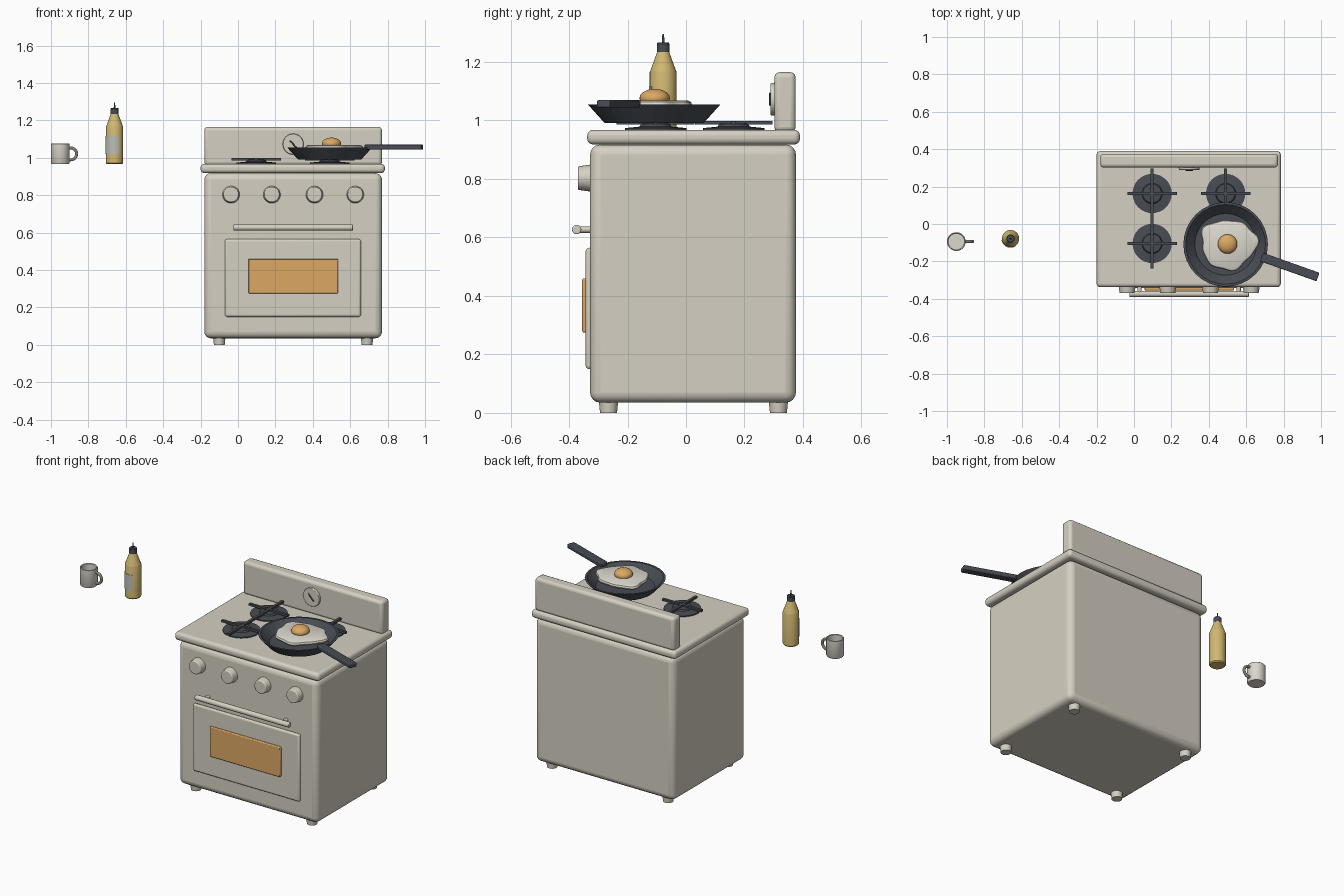
import bpy, bmesh
from math import pi, sin, cos, radians
from mathutils import Matrix, Vector

if "Cube" in bpy.data.objects:
    bpy.data.objects.remove(bpy.data.objects["Cube"], do_unlink=True)


def material(name, srgb):
    lin = [(c / 255 / 12.92) if c < 11 else ((c / 255 + 0.055) / 1.055) ** 2.4 for c in srgb]
    m = bpy.data.materials.new(name)
    m.use_nodes = True
    m.diffuse_color = (*lin, 1)
    m.node_tree.nodes["Principled BSDF"].inputs["Base Color"].default_value = (*lin, 1)
    return m


CREAM = material("cream enamel", (213, 208, 194))
WHITE = material("off white", (220, 216, 206))
AMBER = material("amber", (220, 168, 100))
IRON = material("dark iron", (72, 76, 83))
MUSTARD = material("mustard", (208, 184, 114))
PAPER = material("paper grey", (192, 190, 184))


def finish(name, bm, mat, smooth=True, bevel=0, segments=3):
    bmesh.ops.recalc_face_normals(bm, faces=bm.faces)
    mesh = bpy.data.meshes.new(name)
    bm.to_mesh(mesh)
    bm.free()
    mesh.materials.append(mat)
    ob = bpy.data.objects.new(name, mesh)
    bpy.context.collection.objects.link(ob)
    if bevel:
        mod = ob.modifiers.new("bevel", "BEVEL")
        mod.width, mod.segments = bevel, segments
        mod.limit_method = "ANGLE"
    if smooth:
        bpy.ops.object.select_all(action="DESELECT")
        ob.select_set(True)
        bpy.context.view_layer.objects.active = ob
        bpy.ops.object.shade_smooth_by_angle(angle=radians(35))
    return ob


def box(name, xs, ys, zs, mat, bevel=0, segments=3):
    bm = bmesh.new()
    bmesh.ops.create_cube(bm, size=1)
    for v in bm.verts:
        v.co = [(a + b) / 2 + c * (b - a) for (a, b), c in zip((xs, ys, zs), v.co)]
    return finish(name, bm, mat, True, bevel, segments)


def rod(name, start, end, r1, r2, mat, sides=24, bevel=0):
    a, b = Vector(start), Vector(end)
    bm = bmesh.new()
    turn = (b - a).to_track_quat("Z", "Y").to_matrix().to_4x4()
    bmesh.ops.create_cone(bm, cap_ends=True, segments=sides, radius1=r1, radius2=r2,
                          depth=(b - a).length, matrix=Matrix.Translation((a + b) / 2) @ turn)
    return finish(name, bm, mat, True, bevel)


def lathe(name, centre, profile, mat, sides=32, smooth=True):
    bm = bmesh.new()
    verts = [bm.verts.new((centre[0] + r, centre[1], z)) for r, z in profile]
    edges = [bm.edges.new(p) for p in zip(verts, verts[1:])]
    bmesh.ops.spin(bm, geom=verts + edges, cent=(*centre, 0), axis=(0, 0, 1),
                   angle=2 * pi, steps=sides)
    bmesh.ops.remove_doubles(bm, verts=bm.verts, dist=1e-5)
    return finish(name, bm, mat, smooth)


# Oven carcass
box("oven_body", (-0.18, 0.77), (-0.328, 0.376), (0.035, 0.918), CREAM, 0.035, 4)
box("cooktop", (-0.2, 0.785), (-0.338, 0.39), (0.918, 0.968), CREAM, 0.02, 4)
box("backsplash", (-0.18, 0.77), (0.302, 0.375), (0.96, 1.165), CREAM, 0.018)
for x in (-0.1, 0.69):
    for y in (-0.265, 0.316):
        rod("foot", (x, y, 0), (x, y, 0.05), 0.029, 0.034, CREAM)

# Door, window and handle
box("oven_door", (-0.07, 0.657), (-0.343, -0.32), (0.15, 0.565), CREAM, 0.012)
box("door_window", (0.055, 0.535), (-0.355, -0.335), (0.275, 0.46), AMBER, 0.005, 2)
rod("door_handle", (-0.025, -0.374, 0.627), (0.615, -0.374, 0.627), 0.016, 0.016, CREAM, 20, 0.004)
for x in (0.03, 0.56):
    rod("handle_post", (x, -0.32, 0.627), (x, -0.374, 0.627), 0.011, 0.011, CREAM, 16)

# Control knobs
for x in (-0.037, 0.181, 0.409, 0.627):
    rod("knob", (x, -0.32, 0.803), (x, -0.37, 0.803), 0.047, 0.04, CREAM, 28, 0.005)

# Round dial with a pointer
rod("dial", (0.295, 0.31, 1.073), (0.295, 0.289, 1.073), 0.057, 0.055, CREAM, 32, 0.003)
rod("dial_pointer", (0.277, 0.288, 1.093), (0.313, 0.288, 1.053), 0.004, 0.004, IRON, 8)

# Burners: base disc, cap and crossed grate bars
for bx in (0.097, 0.49):
    for by in (-0.104, 0.163):
        lathe("burner", (bx, by), [(0, 0.965), (0.105, 0.965), (0.105, 0.974), (0.055, 0.979),
                                   (0.05, 0.988), (0.04, 0.99), (0, 0.99)], IRON)
        box("grate_bar_x", (bx - 0.133, bx + 0.133), (by - 0.008, by + 0.008), (0.986, 0.999), IRON)
        box("grate_bar_y", (bx - 0.008, bx + 0.008), (by - 0.133, by + 0.133), (0.986, 0.999), IRON)

# Frying pan
PAN = (0.49, -0.109)
lathe("pan", PAN, [(0, 0.992), (0.17, 0.992), (0.226, 1.054), (0.213, 1.054),
                   (0.165, 1.003), (0, 1.003)], IRON, 32, False)
grip = box("pan_handle", (-0.16, 0.16), (-0.024, 0.024), (-0.013, 0.013), IRON, 0.005, 2)
grip.location = (0.833, -0.23, 1.057)
grip.rotation_euler = (0, 0, radians(-19.5))

# Fried egg: wavy white with a domed yolk
bm = bmesh.new()
rings = []
for scale, z in ((0.96, 1.043), (1, 1.053), (0.97, 1.063), (0.88, 1.069)):
    ring = []
    for i in range(64):
        a = 2 * pi * i / 64
        r = scale * (0.142 + 0.009 * sin(3 * a + 0.6) + 0.006 * cos(5 * a) + 0.004 * sin(8 * a))
        ring.append(bm.verts.new((0.505 + r * 1.06 * cos(a), -0.108 + r * 0.95 * sin(a), z)))
    rings.append(ring)
for lo, hi in zip(rings, rings[1:]):
    for i in range(64):
        j = (i + 1) % 64
        bm.faces.new((lo[i], lo[j], hi[j], hi[i]))
bm.faces.new(rings[0])
bm.faces.new(rings[-1])
finish("egg_white", bm, WHITE)

bm = bmesh.new()
bmesh.ops.create_uvsphere(bm, u_segments=24, v_segments=14, radius=1,
                          matrix=Matrix.Translation((0.5, -0.107, 1.076))
                          @ Matrix.Diagonal((0.052, 0.052, 0.032, 1)))
finish("egg_yolk", bm, AMBER)

# Sauce bottle with cap, nozzle and wrapped label
BOTTLE = (-0.66, -0.078)
lathe("bottle", BOTTLE, [(0, 0.966), (0.041, 0.966), (0.046, 0.972), (0.046, 1.165),
                         (0.043, 1.173), (0.02, 1.236), (0, 1.236)], MUSTARD)
lathe("bottle_cap", BOTTLE, [(0, 1.234), (0.022, 1.234), (0.022, 1.262), (0.019, 1.266),
                             (0, 1.266)], IRON, 24)
rod("bottle_nozzle", (*BOTTLE, 1.26), (*BOTTLE, 1.295), 0.005, 0.003, IRON, 12)
bm = bmesh.new()
columns = []
for i in range(17):
    a = radians(190 + 7 * i)
    columns.append([bm.verts.new((BOTTLE[0] + r * cos(a), BOTTLE[1] + r * sin(a), z))
                    for r, z in ((0.045, 1.02), (0.049, 1.02), (0.049, 1.117), (0.045, 1.117))])
for p, q in zip(columns, columns[1:]):
    for k in range(4):
        m = (k + 1) % 4
        bm.faces.new((p[k], p[m], q[m], q[k]))
bm.faces.new(columns[0])
bm.faces.new(columns[-1])
finish("bottle_label", bm, PAPER)

# Mug with a ring handle
MUG = (-0.95, -0.094)
lathe("mug", MUG, [(0, 0.966), (0.046, 0.966), (0.05, 0.972), (0.05, 1.074), (0.047, 1.077),
                   (0.042, 1.074), (0.042, 0.978), (0, 0.978)], WHITE)
bm = bmesh.new()
ring = bmesh.ops.create_circle(bm, segments=10, radius=0.0085,
                               matrix=Matrix.Translation((-0.895, MUG[1], 1.053)) @
                               Matrix.Rotation(pi / 2, 4, "Y"))
bmesh.ops.spin(bm, geom=ring["verts"] + bm.edges[:], cent=(-0.895, MUG[1], 1.021),
               axis=(0, 1, 0), angle=pi, steps=16)
# Short stubs carry the curved handle into the mug wall
bm.edges.ensure_lookup_table()
for v in [v for v in bm.verts if v.co.x < -0.8949]:
    v.co.x = -0.906
finish("mug_handle", bm, WHITE)
